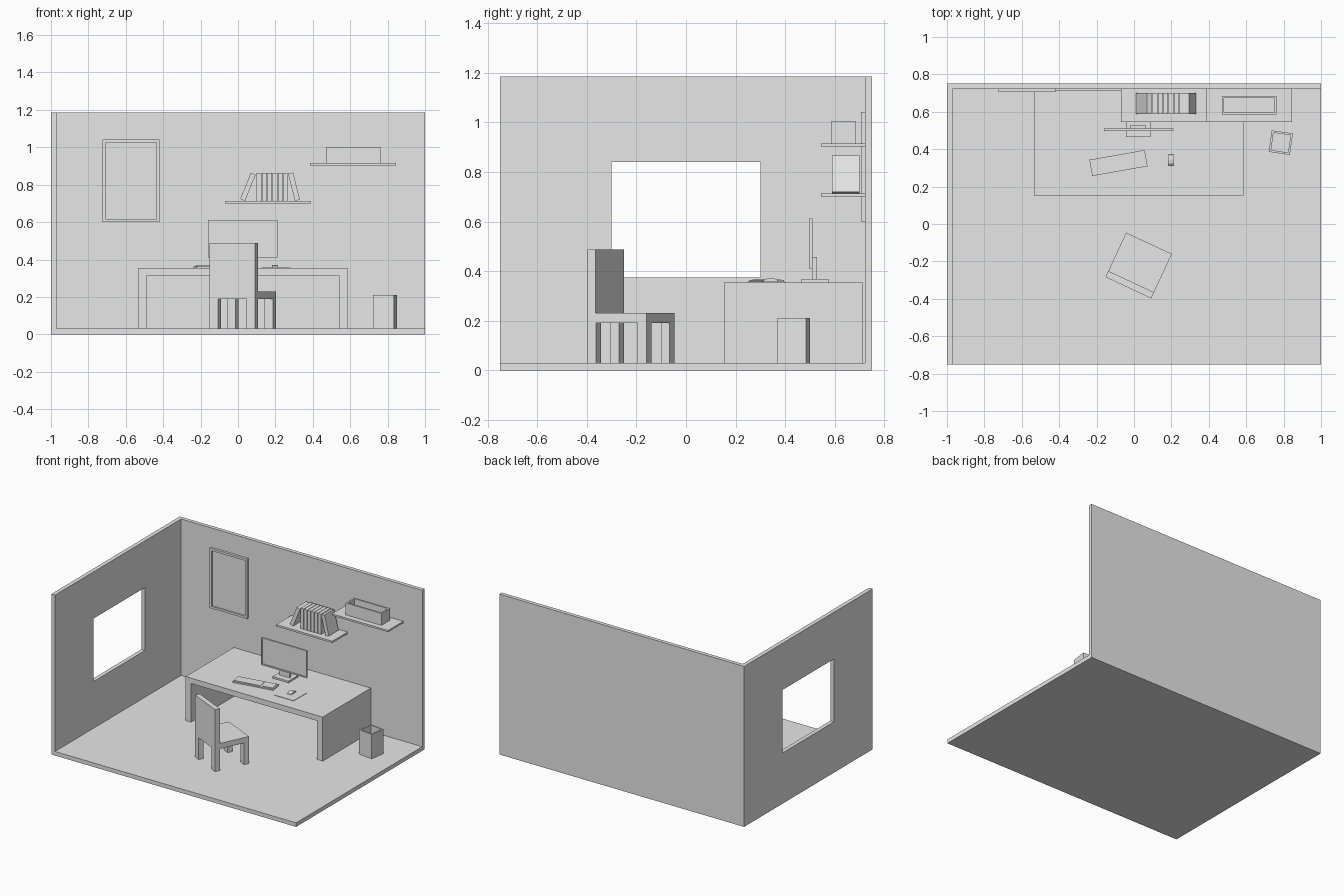
import bpy, bmesh, math
from mathutils import Matrix, Vector

cube = bpy.data.objects.get("Cube")
if cube:
    bpy.data.objects.remove(cube, do_unlink=True)

grey = bpy.data.materials.new("light grey")
grey.use_nodes = True
GREY = (0.8, 0.8, 0.8, 1)
grey.diffuse_color = GREY
grey.node_tree.nodes["Principled BSDF"].inputs["Base Color"].default_value = GREY


def finish(name, bm, place=None):
    """Turn a bmesh into a named object, optionally moved by a matrix."""
    bmesh.ops.recalc_face_normals(bm, faces=bm.faces)
    mesh = bpy.data.meshes.new(name)
    bm.to_mesh(mesh)
    bm.free()
    mesh.materials.append(grey)
    obj = bpy.data.objects.new(name, mesh)
    bpy.context.collection.objects.link(obj)
    if place:
        obj.matrix_world = place
    return obj


def add_box(bm, x, y, z):
    spans = (x, y, z)
    size = [b - a for a, b in spans]
    mid = [(a + b) / 2 for a, b in spans]
    matrix = Matrix.Translation(mid) @ Matrix.Diagonal((*size, 1))
    return bmesh.ops.create_cube(bm, size=1, matrix=matrix)["verts"]


def box(name, x, y, z, place=None):
    bm = bmesh.new()
    add_box(bm, x, y, z)
    return finish(name, bm, place)


def recessed_box(name, x, y, z, direction, rim, depth, place=None):
    """Box with one face inset and sunk inwards."""
    bm = bmesh.new()
    add_box(bm, x, y, z)
    direction = Vector(direction)
    bm.normal_update()
    face = max(bm.faces, key=lambda f: f.normal.dot(direction))
    bmesh.ops.inset_region(bm, faces=[face], thickness=rim, use_even_offset=True)
    sunk = bmesh.ops.extrude_discrete_faces(bm, faces=[face])["faces"][0]
    bmesh.ops.translate(bm, verts=sunk.verts, vec=-direction * depth)
    return finish(name, bm, place)


def extrusion(name, points, vec, place=None):
    """Solid made by sweeping a flat outline along a vector."""
    bm = bmesh.new()
    face = bm.faces.new([bm.verts.new(p) for p in points])
    new = bmesh.ops.extrude_face_region(bm, geom=[face], use_keep_orig=True)["geom"]
    moved = [v for v in new if isinstance(v, bmesh.types.BMVert)]
    bmesh.ops.translate(bm, verts=moved, vec=vec)
    return finish(name, bm, place)


def turned(x, y, z, degrees, axis="Z"):
    return Matrix.Translation((x, y, z)) @ Matrix.Rotation(math.radians(degrees), 4, axis)


FLOOR, WALL_Y, HEIGHT, DESK = 0.03, 0.722, 1.185, 0.355

# Room shell
box("floor", (-1, 1), (-0.75, 0.75), (0, FLOOR))
box("back_wall", (-1, 1), (WALL_Y, 0.75), (FLOOR, HEIGHT))

# Side wall: a ring of faces around the window, given thickness
bm = bmesh.new()


def rectangle(y0, y1, z0, z1):
    return [bm.verts.new((-1, y, z)) for y, z in ((y0, z0), (y1, z0), (y1, z1), (y0, z1))]


outer = rectangle(-0.75, WALL_Y, FLOOR, HEIGHT)
inner = rectangle(-0.3, 0.3, 0.375, 0.84)
ring = [bm.faces.new((outer[i], outer[(i + 1) % 4], inner[(i + 1) % 4], inner[i]))
        for i in range(4)]
new = bmesh.ops.extrude_face_region(bm, geom=ring, use_keep_orig=True)["geom"]
bmesh.ops.translate(bm, verts=[v for v in new if isinstance(v, bmesh.types.BMVert)],
                    vec=(0.03, 0, 0))
finish("window_wall", bm)

# Desk: one arch-shaped outline swept backwards
x0, x1, t = -0.535, 0.585, 0.045
arch = [(x0, FLOOR), (x0, DESK), (x1, DESK), (x1, FLOOR),
        (x1 - t, FLOOR), (x1 - t, DESK - 0.04), (x0 + t, DESK - 0.04), (x0 + t, FLOOR)]
extrusion("desk", [(x, 0.153, z) for x, z in arch], (0, 0.562, 0))

# Chair, turned on the floor
chair = turned(0.025, -0.222, 0, -25)
W, D = 0.135, 0.131
box("chair_seat", (-W, W), (-D, D), (0.19, 0.23), chair)
box("chair_back", (-W, W), (-D, -D + 0.036), (0.23, 0.488), chair)
bm = bmesh.new()
for sx in (-1, 1):
    for sy in (-1, 1):
        add_box(bm, sorted((sx * W, sx * (W - 0.05))),
                sorted((sy * D, sy * (D - 0.038))), (FLOOR, 0.19))
finish("chair_legs", bm, chair)

# Monitor
recessed_box("monitor_screen", (-0.16, 0.21), (0.497, 0.511), (0.41, 0.612),
             (0, -1, 0), 0.01, 0.005)
box("monitor_neck", (-0.018, 0.062), (0.511, 0.528), (0.368, 0.457))
box("monitor_base", (-0.043, 0.087), (0.465, 0.575), (DESK, 0.368))

# Keyboard with raised key fields
keyboard = turned(-0.083, 0.326, DESK, 10)
box("keyboard_body", (-0.15, 0.15), (-0.044, 0.044), (0, 0.009), keyboard)
for name, span in (("main_keys", (-0.14, 0.05)), ("number_keys", (0.065, 0.14))):
    box(name, span, (-0.034, 0.034), (0.009, 0.012), keyboard)

# Mouse and its mat
box("mouse_mat", (0.125, 0.28), (0.25, 0.4), (DESK, DESK + 0.003))
arc = [math.pi * i / 6 for i in range(7)]
extrusion("mouse", [(0.183, 0.342 + 0.03 * math.cos(a), DESK + 0.003 + 0.014 * math.sin(a))
                    for a in arc], (0.032, 0, 0))

# Shelves
box("lower_shelf", (-0.07, 0.39), (0.545, WALL_Y), (0.7, 0.714))
box("upper_shelf", (0.385, 0.845), (0.545, WALL_Y), (0.902, 0.915))

# Books: an upright row with one leaning at each end
BOOK_Y, BOOK_H = (0.588, 0.7), 0.15
for i in range(6):
    x = 0.1 + i * 0.0285
    box(f"book_{i + 1}", (x, x + 0.0255), BOOK_Y, (0.714, 0.714 + BOOK_H))
box("left_leaning_book", (0, 0.028), BOOK_Y, (0, BOOK_H), turned(0.012, 0, 0.724, 22, "Y"))
box("right_leaning_book", (-0.028, 0), BOOK_Y, (0, BOOK_H), turned(0.331, 0, 0.72, -14, "Y"))

# Open storage tray, picture frame and waste bin
UP = (0, 0, 1)
recessed_box("storage_tray", (0.47, 0.763), (0.585, 0.685), (0.915, 1.003), UP, 0.012, 0.075)
recessed_box("picture_frame", (-0.725, -0.42), (0.705, WALL_Y), (0.6, 1.042),
             (0, -1, 0), 0.016, 0.01)
recessed_box("waste_bin", (-0.057, 0.057), (-0.058, 0.058), (FLOOR, 0.21), UP, 0.011, 0.165,
             turned(0.785, 0.435, 0, -8))
